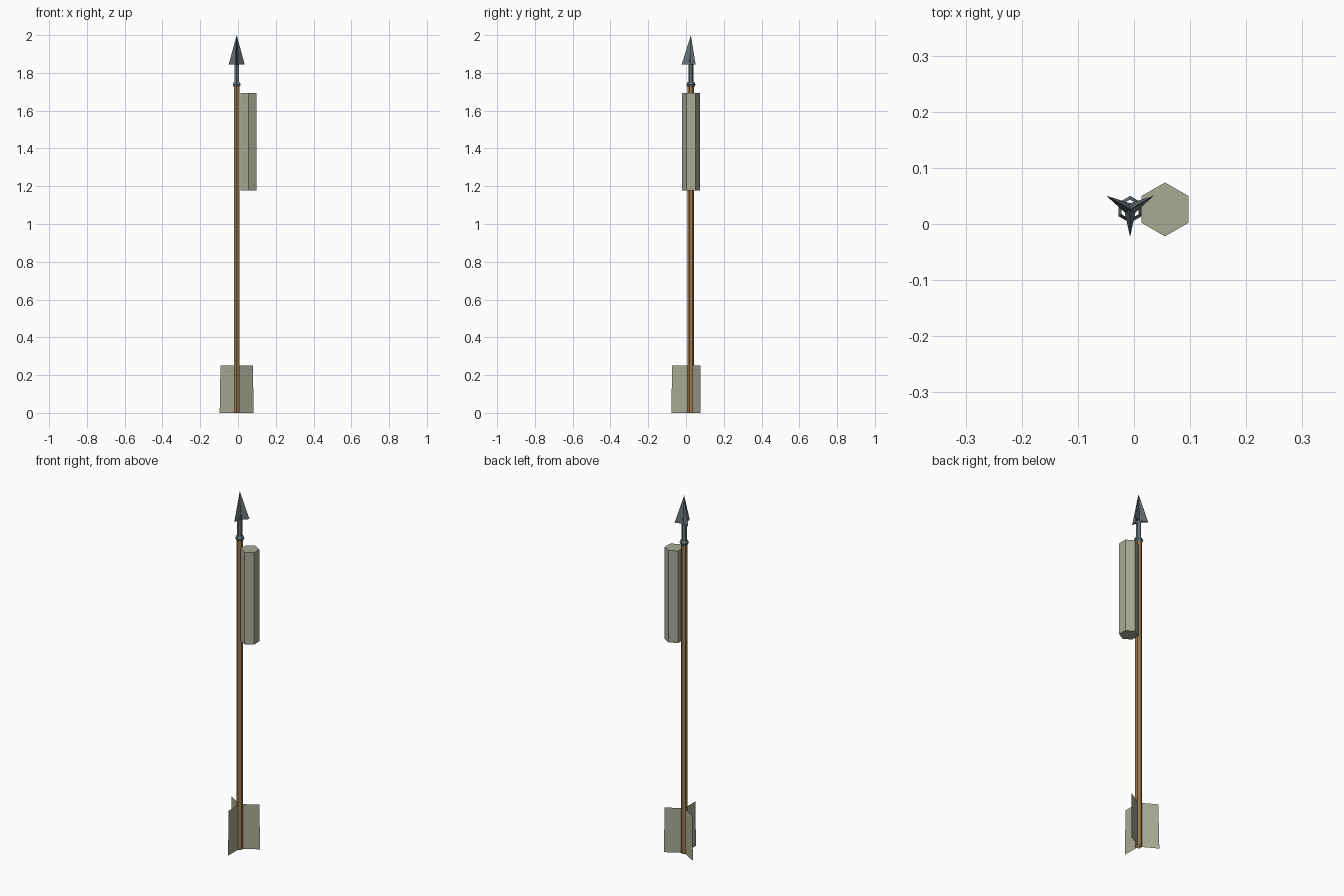
import bpy, bmesh
from math import sin, cos, pi, radians

if "Cube" in bpy.data.objects:
    bpy.data.objects.remove(bpy.data.objects["Cube"])

CX, CY = -0.007, 0.026   # arrow axis


def material(name, rgb):
    m = bpy.data.materials.new(name)
    m.diffuse_color = (*rgb, 1)
    m.use_nodes = True
    m.node_tree.nodes["Principled BSDF"].inputs["Base Color"].default_value = m.diffuse_color
    return m


wood = material("wood", (0.33, 0.19, 0.07))
metal = material("metal", (0.14, 0.17, 0.18))
paper = material("paper", (0.40, 0.40, 0.30))


def make(name, bm, mat):
    me = bpy.data.meshes.new(name)
    bm.to_mesh(me)
    bm.free()
    me.materials.append(mat)
    ob = bpy.data.objects.new(name, me)
    bpy.context.collection.objects.link(ob)
    return ob


def lathe(name, profile, mat, x=CX, y=CY, caps=False, n=6):
    """Faceted tube through (radius, z) points, one corner facing the front."""
    bm = bmesh.new()
    rings = []
    for r, z in profile:
        angles = [2 * pi * i / n - pi / 2 for i in range(n)]
        rings.append([bm.verts.new((x + r * cos(a), y + r * sin(a), z)) for a in angles])
    for lo, hi in zip(rings, rings[1:]):
        for i in range(n):
            j = (i + 1) % n
            bm.faces.new((lo[i], lo[j], hi[j], hi[i]))
    if caps:
        bm.faces.new(rings[0][::-1])
        bm.faces.new(rings[-1])
    return make(name, bm, mat)


# Open hexagonal shaft, metal collar and neck
lathe("shaft", [(0.0175, 0), (0.0175, 1.738)], wood)
lathe("collar", [(0.0175, 1.724), (0.024, 1.738), (0.0175, 1.752)], metal)
lathe("neck", [(0.0135, 1.72), (0.0135, 1.87)], metal)

# Explosive-style hexagonal tube strapped to the side
lathe("side_tube", [(0.048, 1.178), (0.048, 1.693)], paper, 0.0552, CY, caps=True)

# Three-bladed head: star-shaped base rising to a point
bm = bmesh.new()
tip = bm.verts.new((CX, CY, 2.0))
star = []
for i in range(6):
    a = radians(-90 + 60 * i)
    r = 0.011 if i % 2 else 0.049
    star.append(bm.verts.new((CX + r * cos(a), CY + r * sin(a), 1.845)))
for i in range(6):
    bm.faces.new((star[i], star[(i + 1) % 6], tip))
bm.faces.new(star[::-1])
make("arrow_head", bm, metal)

# Three thin fins at the tail
for k in range(3):
    a = radians(-90 + 120 * k)
    bm = bmesh.new()
    outline = [(0.013, 0), (0.104, 0), (0.099, 0.25), (0.013, 0.25)]
    bm.faces.new([bm.verts.new((CX + r * cos(a), CY + r * sin(a), z)) for r, z in outline])
    make(f"tail_fin_{k + 1}", bm, paper)
